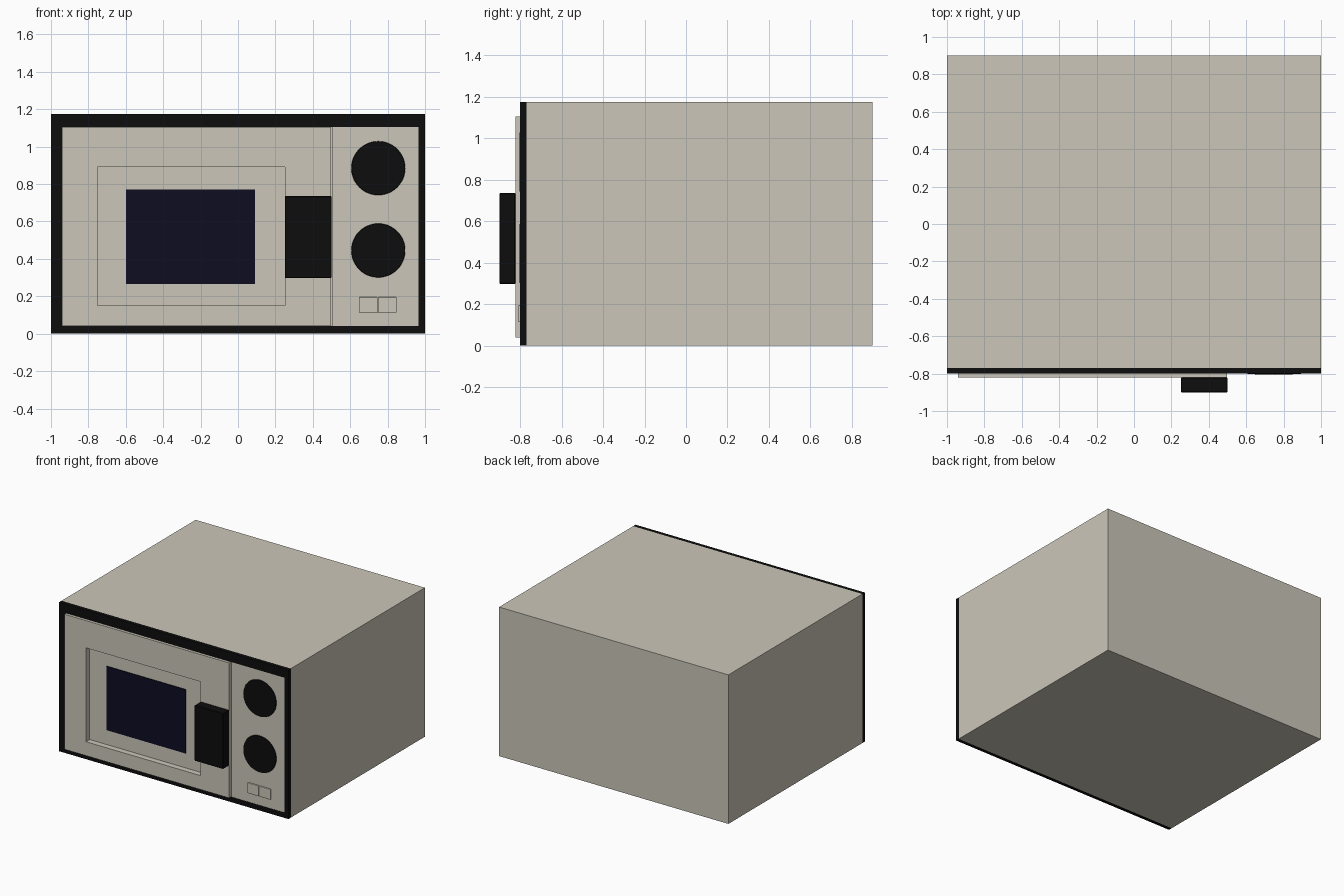
import bpy, bmesh, math
from mathutils import Matrix

if "Cube" in bpy.data.objects:
    bpy.data.objects.remove(bpy.data.objects["Cube"])


def material(name, rgb):
    m = bpy.data.materials.new(name)
    m.diffuse_color = (*rgb, 1)
    m.use_nodes = True
    m.node_tree.nodes["Principled BSDF"].inputs["Base Color"].default_value = m.diffuse_color
    return m


BEIGE = material("beige enamel", (0.60, 0.565, 0.485))
BLACK = material("black trim", (0.004, 0.004, 0.004))
GLASS = material("dark blue glass", (0.004, 0.004, 0.016))


def finish(name, bm, mat):
    bmesh.ops.recalc_face_normals(bm, faces=bm.faces)
    me = bpy.data.meshes.new(name)
    bm.to_mesh(me)
    bm.free()
    me.materials.append(mat)
    ob = bpy.data.objects.new(name, me)
    bpy.context.collection.objects.link(ob)
    return ob


def box(name, x, y, z, mat, bevel=0, segments=1):
    bm = bmesh.new()
    size = [b - a for a, b in (x, y, z)]
    mid = [(a + b) / 2 for a, b in (x, y, z)]
    bmesh.ops.create_cube(bm, size=1, matrix=Matrix.Translation(mid) @ Matrix.Diagonal((*size, 1)))
    if bevel:
        bmesh.ops.bevel(bm, geom=bm.edges[:], offset=bevel, segments=segments,
                        profile=0.5, affect='EDGES')
    return finish(name, bm, mat)


def ring(name, outer, inner, y, mat):
    """Rectangular frame in the xz plane: outer/inner = (x0, x1, z0, z1)."""
    bm = bmesh.new()
    loops = []
    for x0, x1, z0, z1 in (outer, inner):
        for yy in y:
            loops.append([bm.verts.new((x, yy, z)) for x, z in
                          ((x0, z0), (x1, z0), (x1, z1), (x0, z1))])
    of, ob_, nf, nb = loops
    for a, b in ((of, nf), (of, ob_), (ob_, nb), (nf, nb)):
        for i in range(4):
            j = (i + 1) % 4
            bm.faces.new((a[i], a[j], b[j], b[i]))
    return finish(name, bm, mat)


# Cabinet and the dark frame around its front
TOP = 1.175
box("cabinet", (-1, 1), (-0.77, 0.9), (0, TOP), BEIGE)
ring("front_frame", (-1, 1, 0, TOP), (-0.94, 0.965, 0.04, 1.105), (-0.8, -0.77), BLACK)

# Door with a recessed centre and a window
ring("door", (-0.94, 0.497, 0.04, 1.105), (-0.75, 0.25, 0.15, 0.89), (-0.822, -0.77), BEIGE)
box("door_recess_panel", (-0.75, 0.25), (-0.776, -0.77), (0.15, 0.89), BEIGE)
box("window", (-0.6, 0.09), (-0.783, -0.776), (0.267, 0.77), GLASS)
box("door_handle", (0.25, 0.5), (-0.9, -0.822), (0.297, 0.735), BLACK, 0.004)

# Control panel with two flat dials
box("control_panel", (0.503, 0.965), (-0.797, -0.77), (0.04, 1.105), BEIGE)
for name, z in (("upper_dial", 0.885), ("lower_dial", 0.445)):
    bm = bmesh.new()
    bmesh.ops.create_cone(bm, cap_ends=True, segments=48, radius1=0.145, radius2=0.142, depth=0.008,
                          matrix=Matrix.Translation((0.75, -0.799, z)) @ Matrix.Rotation(math.pi / 2, 4, 'X'))
    finish(name, bm, BLACK)

# Pair of push buttons
for name, x in (("left_button", 0.646), ("right_button", 0.748)):
    box(name, (x, x + 0.1), (-0.808, -0.79), (0.113, 0.195), BEIGE, 0.004, 2)
